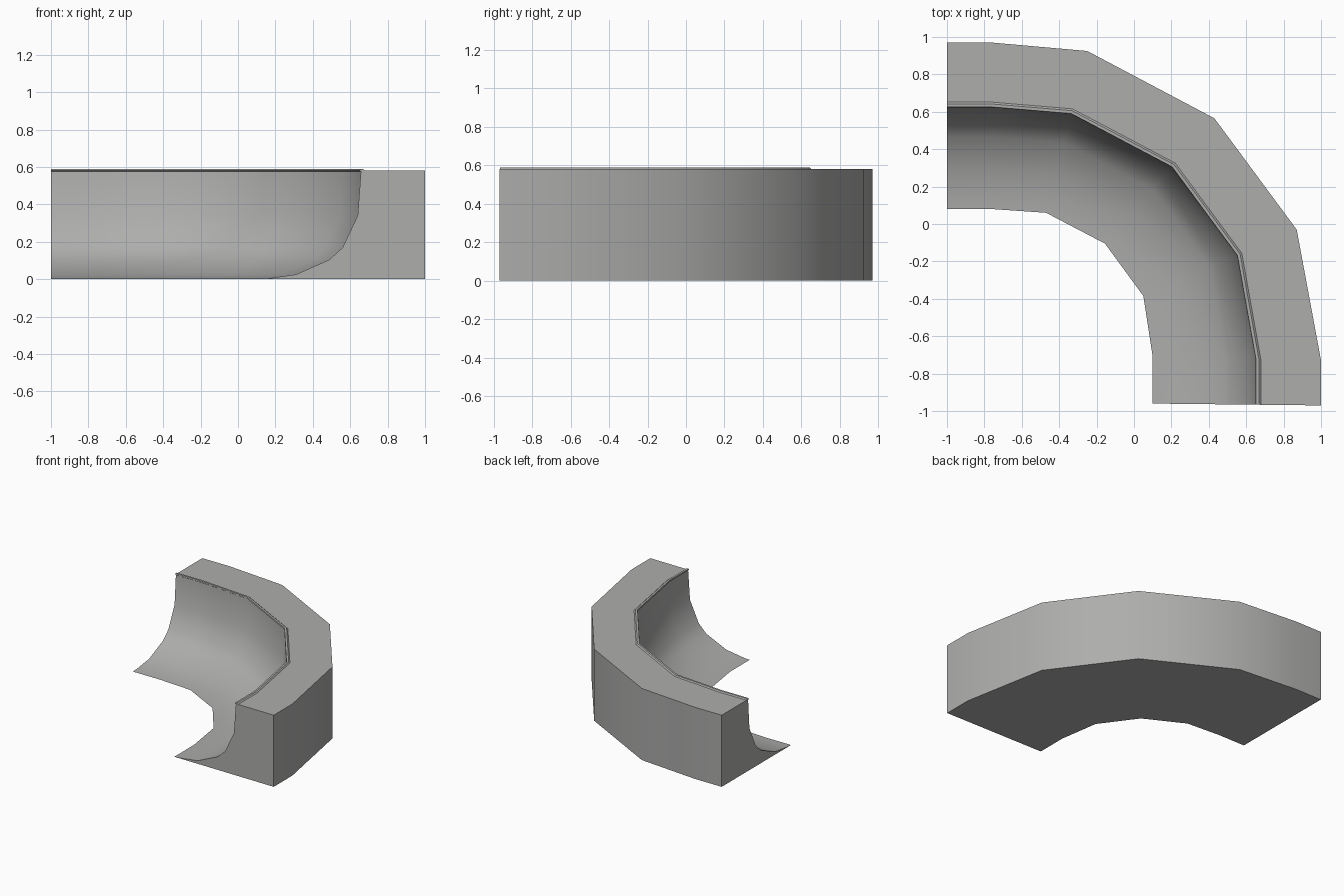
import bpy, bmesh
from mathutils import Vector

if "Cube" in bpy.data.objects:
    bpy.data.objects.remove(bpy.data.objects["Cube"])

# One plain grey for the whole ramp
grey = bpy.data.materials.new("concrete grey")
grey.diffuse_color = (0.42, 0.42, 0.415, 1)
grey.use_nodes = True
grey.node_tree.nodes["Principled BSDF"].inputs["Base Color"].default_value = grey.diffuse_color

# Plan of the bend: inner toe and outer wall corners, in matching order
toe = [(-1, .08), (-.76, .08), (-.47, .06), (-.155, -.105),
       (.05, -.385), (.10, -.71), (.10, -.96)]
wall = [(-1, .97), (-.76, .97), (-.25, .925), (.43, .565),
        (.87, -.03), (1, -.73), (1, -.97)]

# Cross-section: (distance from toe, height); curved face, raised lip, deck, back
section = [(0, 0), (.05, .003), (.21, .025), (.39, .105), (.46, .17),
           (.54, .34), (.557, .575), (.550, .58), (.552, .59),
           (.568, .59), (.578, .582), (.9, .582), (.9, 0)]

bm = bmesh.new()
rings = []
for a, b in zip(toe, wall):
    a, b = Vector(a), Vector(b)
    rings.append([bm.verts.new((*a.lerp(b, d / .9), z)) for d, z in section])

# Skin between neighbouring sections, then cap both ends
n = len(section)
for r, s in zip(rings, rings[1:]):
    for i in range(n):
        j = (i + 1) % n
        bm.faces.new((r[i], r[j], s[j], s[i]))
bm.faces.new(rings[0])
bm.faces.new(rings[-1][::-1])
bmesh.ops.recalc_face_normals(bm, faces=bm.faces)

mesh = bpy.data.meshes.new("curved_ramp")
bm.to_mesh(mesh)
bm.free()
mesh.materials.append(grey)
ramp = bpy.data.objects.new("curved_ramp", mesh)
bpy.context.collection.objects.link(ramp)

# Smooth curved faces, keep hard edges at deck and ends
bpy.context.view_layer.objects.active = ramp
ramp.select_set(True)
bpy.ops.object.shade_smooth_by_angle(angle=0.6)
